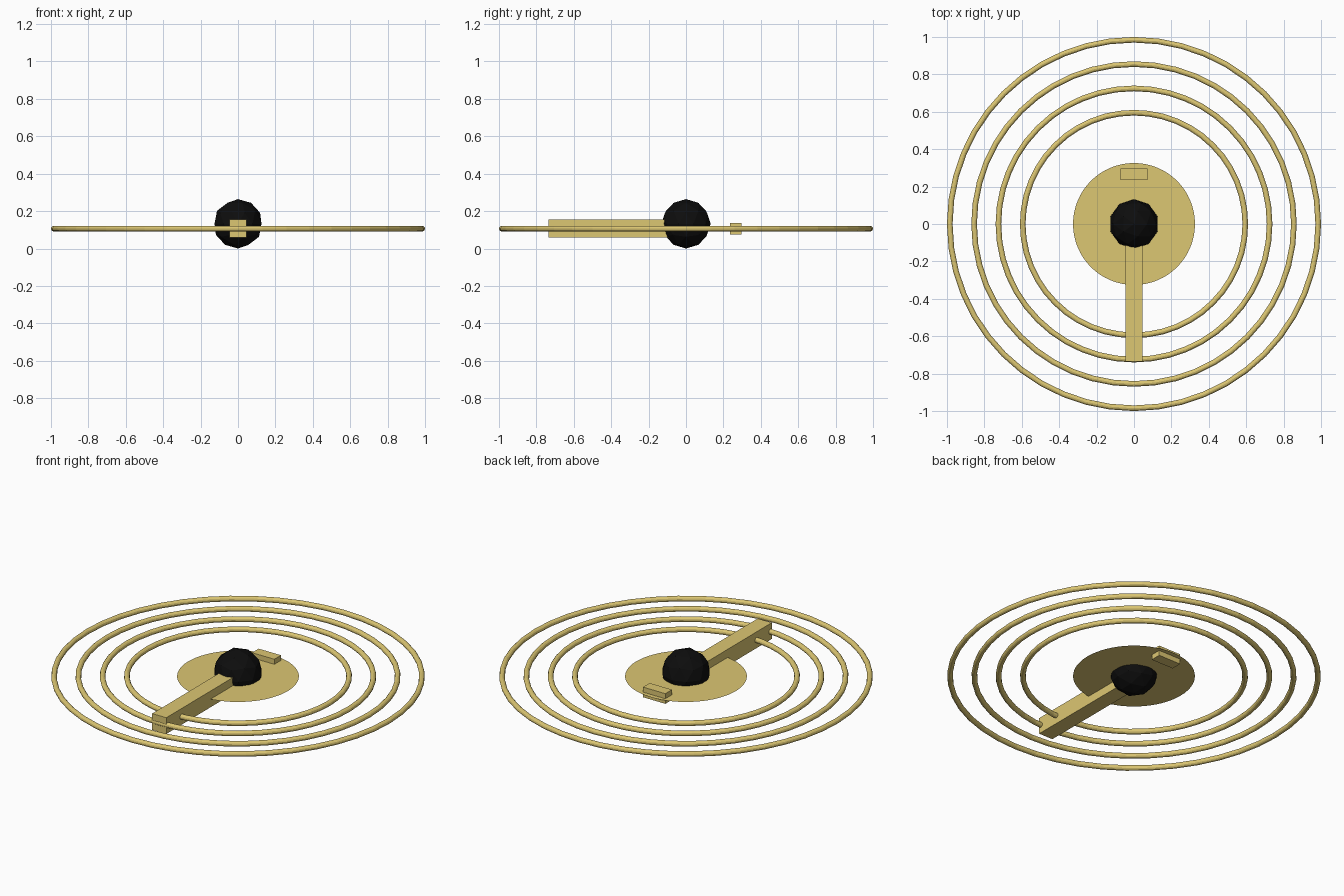
import bpy

if "Cube" in bpy.data.objects:
    bpy.data.objects.remove(bpy.data.objects["Cube"])

Z = 0.106  # height of the ring plane


def material(name, color):
    m = bpy.data.materials.new(name)
    m.diffuse_color = color
    m.use_nodes = True
    m.node_tree.nodes["Principled BSDF"].inputs["Base Color"].default_value = m.diffuse_color
    return m


gold = material("gold", (0.72, 0.57, 0.17, 1))
black = material("black", (0.004, 0.004, 0.004, 1))


def finish(name, mat):
    ob = bpy.context.object
    ob.name = name
    ob.data.materials.append(mat)
    return ob


def box(name, lo, hi):
    bpy.ops.mesh.primitive_cube_add(size=1, location=[(a + b) / 2 for a, b in zip(lo, hi)])
    ob = finish(name, gold)
    ob.scale = [b - a for a, b in zip(lo, hi)]
    bpy.ops.object.transform_apply(location=False, rotation=False, scale=True)


# Four concentric rings
for i, outer in enumerate((0.61, 0.74, 0.87, 1.0)):
    bpy.ops.mesh.primitive_torus_add(major_radius=outer - 0.015, minor_radius=0.015,
                                     major_segments=48, minor_segments=12,
                                     location=(0, 0, Z))
    finish(f"ring_{i + 1}", gold)

# Thin centre disc
bpy.ops.mesh.primitive_circle_add(vertices=64, radius=0.326, fill_type='NGON', location=(0, 0, Z))
finish("centre_disc", gold)

# Faceted hub ball
bpy.ops.mesh.primitive_ico_sphere_add(subdivisions=2, radius=0.132, location=(0, 0, 0.132))
finish("hub_ball", black)

# Pointer arm and the small marker block opposite it
box("pointer_arm", (-0.046, -0.735, Z - 0.048), (0.046, -0.02, Z + 0.048))
box("marker_block", (-0.073, 0.235, Z - 0.03), (0.073, 0.297, Z + 0.03))
